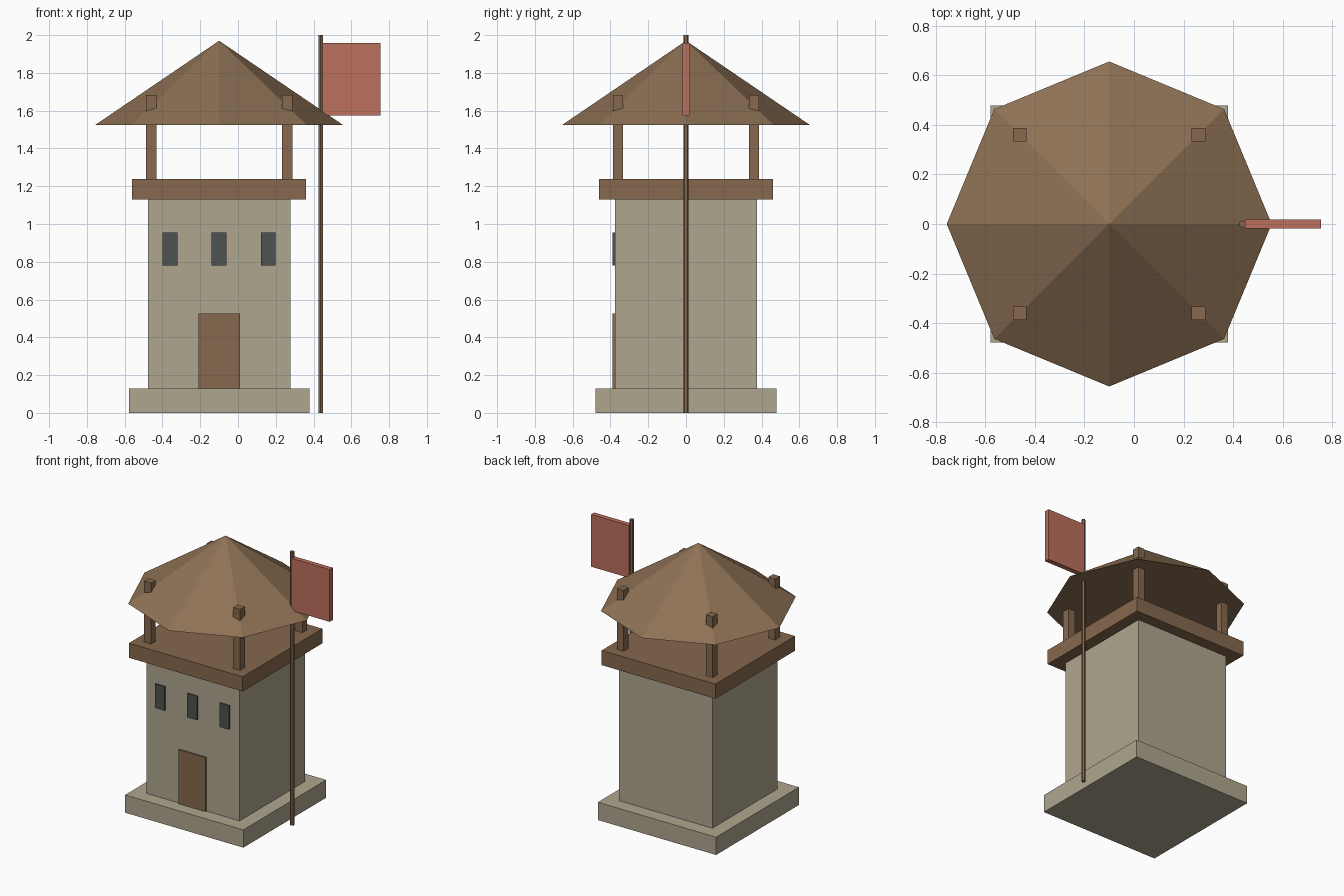
import bpy, bmesh
from mathutils import Matrix, Vector

if "Cube" in bpy.data.objects:
    bpy.data.objects.remove(bpy.data.objects["Cube"])

CX = -0.10  # tower axis


def material(name, rgb):
    m = bpy.data.materials.new(name)
    m.diffuse_color = (*rgb, 1)
    m.use_nodes = True
    m.node_tree.nodes["Principled BSDF"].inputs["Base Color"].default_value = m.diffuse_color
    return m


STONE = material("stone", (0.42, 0.38, 0.27))
WOOD = material("wood", (0.24, 0.14, 0.075))
ROOF = material("roof", (0.27, 0.165, 0.09))
DARK = material("dark_glass", (0.075, 0.085, 0.08))
CLOTH = material("cloth", (0.50, 0.16, 0.11))


def finish(name, bm, mat):
    mesh = bpy.data.meshes.new(name)
    bm.to_mesh(mesh)
    bm.free()
    mesh.materials.append(mat)
    obj = bpy.data.objects.new(name, mesh)
    bpy.context.collection.objects.link(obj)
    return obj


def box(name, x, y, z, mat):
    """Box from (min, max) ranges on each axis."""
    bm = bmesh.new()
    size = [b - a for a, b in (x, y, z)]
    mid = Vector([(a + b) / 2 for a, b in (x, y, z)])
    bmesh.ops.create_cube(bm, size=1, matrix=Matrix.Translation(mid) @ Matrix.Diagonal((*size, 1)))
    return finish(name, bm, mat)


def cone(name, x, z0, z1, r0, r1, sides, mat):
    bm = bmesh.new()
    bmesh.ops.create_cone(bm, cap_ends=True, segments=sides, radius1=r0, radius2=r1,
                          depth=z1 - z0, matrix=Matrix.Translation((x, 0, (z0 + z1) / 2)))
    bmesh.ops.remove_doubles(bm, verts=bm.verts, dist=1e-5)
    return finish(name, bm, mat)


def slab(name, half, z0, z1, mat):
    return box(name, (CX - half, CX + half), (-half, half), (z0, z1), mat)


# Stone base, tower body and wooden platform
slab("base", 0.478, 0, 0.13, STONE)
slab("tower_body", 0.377, 0.13, 1.13, STONE)
slab("platform", 0.46, 1.13, 1.237, WOOD)

# Roof posts, poking through the roof
for sx in (-1, 1):
    for sy in (-1, 1):
        px, py, h = CX + sx * 0.36, sy * 0.36, 0.0275
        box("roof_post", (px - h, px + h), (py - h, py + h), (1.237, 1.682), WOOD)

# Eight-sided roof
cone("roof", CX, 1.525, 1.97, 0.655, 0, 8, ROOF)

# Door and windows on the front wall
box("door", (CX - 0.11, CX + 0.11), (-0.389, -0.37), (0.13, 0.525), WOOD)
for i in (-1, 0, 1):
    wx = CX + i * 0.26
    box("window", (wx - 0.039, wx + 0.039), (-0.389, -0.37), (0.78, 0.954), DARK)

# Flagpole and flag
cone("flagpole", 0.438, 0, 2, 0.014, 0.014, 6, WOOD)
box("flag", (0.448, 0.754), (-0.018, 0.018), (1.575, 1.957), CLOTH)
